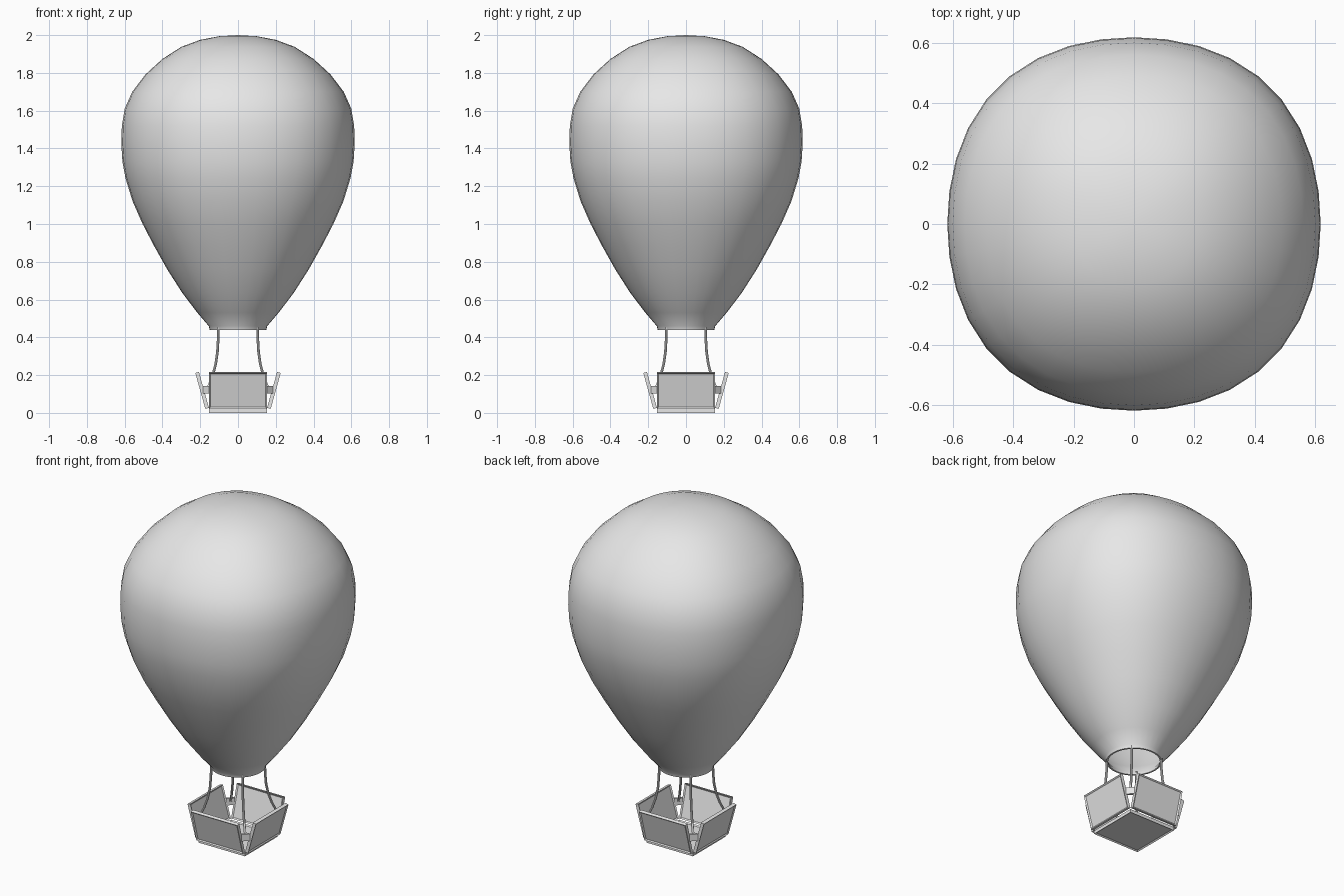
import bpy, bmesh, math
from mathutils import Matrix, Vector

cube = bpy.data.objects.get("Cube")
if cube:
    bpy.data.objects.remove(cube, do_unlink=True)

# One plain grey for everything
GREY = (0.8, 0.8, 0.8, 1.0)
mat = bpy.data.materials.new("plain_grey")
mat.use_nodes = True
mat.diffuse_color = GREY
mat.node_tree.nodes["Principled BSDF"].inputs["Base Color"].default_value = GREY


def finish(name, bm, smooth=False):
    bmesh.ops.recalc_face_normals(bm, faces=bm.faces[:])
    mesh = bpy.data.meshes.new(name)
    bm.to_mesh(mesh)
    bm.free()
    mesh.materials.append(mat)
    ob = bpy.data.objects.new(name, mesh)
    bpy.context.collection.objects.link(ob)
    if smooth:
        bpy.ops.object.select_all(action='DESELECT')
        ob.select_set(True)
        bpy.context.view_layer.objects.active = ob
        bpy.ops.object.shade_smooth_by_angle(angle=math.radians(40))
    return ob


def lathe(name, profile, segments, squareness):
    """Revolve a profile that starts and ends on the axis, bulging the diagonals."""
    bm = bmesh.new()
    rings = []
    for r, z in profile:
        if r == 0:
            rings.append([bm.verts.new((0, 0, z))] * segments)
            continue
        ring = []
        k = squareness * max(0.0, min(1.0, (z - 0.45) / 0.6))
        for i in range(segments):
            a = math.tau * i / segments
            rr = r * (1 + k * (1 - math.cos(4 * a)) / 2)
            ring.append(bm.verts.new((rr * math.cos(a), rr * math.sin(a), z)))
        rings.append(ring)
    for lo, hi in zip(rings, rings[1:]):
        for i in range(segments):
            j = (i + 1) % segments
            corners = list(dict.fromkeys((lo[i], lo[j], hi[j], hi[i])))
            bm.faces.new(corners)
    return finish(name, bm, True)


def framed_panel(name, width, height, matrix):
    """Thin slab with a raised frame around both broad faces."""
    bm = bmesh.new()
    bmesh.ops.create_cube(bm, size=1)
    bmesh.ops.scale(bm, vec=(width, 0.02, height), verts=bm.verts)
    broad = [f for f in bm.faces if abs(f.normal.y) > 0.9]
    bmesh.ops.inset_individual(bm, faces=broad, thickness=0.011)
    for f in broad:
        bmesh.ops.translate(bm, vec=f.normal * -0.006, verts=f.verts)
    bm.transform(matrix)
    return finish(name, bm)


# Envelope: outer skin from crown to mouth, then back up the inside
outer = [(0.1, 1.994), (0.2, 1.975), (0.3, 1.938), (0.4, 1.874), (0.49, 1.792),
         (0.56, 1.70), (0.6, 1.61), (0.615, 1.52), (0.618, 1.43), (0.612, 1.33),
         (0.595, 1.24), (0.558, 1.12), (0.505, 1.0), (0.445, 0.885),
         (0.375, 0.76), (0.295, 0.635), (0.215, 0.53), (0.155, 0.46), (0.15, 0.44)]
inner = [(r - 0.01, z) for r, z in reversed(outer)]
lathe("balloon_envelope", [(0, 2.0)] + outer + inner + [(0, 1.985)], 36, 0.035)

# Basket floor
framed_panel("basket_floor", 0.306, 0.306,
             Matrix.Translation((0, 0, 0.01)) @ Matrix.Rotation(math.pi / 2, 4, 'X'))

# Basket walls leaning outwards, plus ropes and ties at the corners
lean = Matrix.Translation((0, -0.19, 0.119)) @ Matrix.Rotation(math.radians(15.6), 4, 'X')
for i, side in enumerate(("front", "left", "back", "right")):
    turn = Matrix.Rotation(i * math.pi / 2, 4, 'Z')
    framed_panel("basket_wall_" + side, 0.306, 0.197, turn @ lean)

    # Rope from the envelope mouth bowing out to the corner
    path = [(0.104, 0.46), (0.105, 0.39), (0.109, 0.32), (0.118, 0.26),
            (0.132, 0.205), (0.15, 0.155), (0.162, 0.125)]
    bm = bmesh.new()
    rings = []
    for d, z in path:
        centre = Vector((d, -d, z))
        rings.append([bm.verts.new(turn @ (centre + 0.007 * Vector(
            (math.cos(a), math.sin(a), 0)))) for a in
            [math.tau * s / 8 for s in range(8)]])
    for lo, hi in zip(rings, rings[1:]):
        for s in range(8):
            t = (s + 1) % 8
            bm.faces.new((lo[s], lo[t], hi[t], hi[s]))
    bm.faces.new(rings[0])
    bm.faces.new(rings[-1])
    finish("rope_%d" % (i + 1), bm, True)

    # Small tie holding two neighbouring walls
    bm = bmesh.new()
    bmesh.ops.create_cube(bm, size=1)
    bmesh.ops.scale(bm, vec=(0.045, 0.014, 0.04), verts=bm.verts)
    bm.transform(turn @ Matrix.Translation((0.165, -0.165, 0.122))
                 @ Matrix.Rotation(math.pi / 4, 4, 'Z'))
    finish("corner_tie_%d" % (i + 1), bm)
